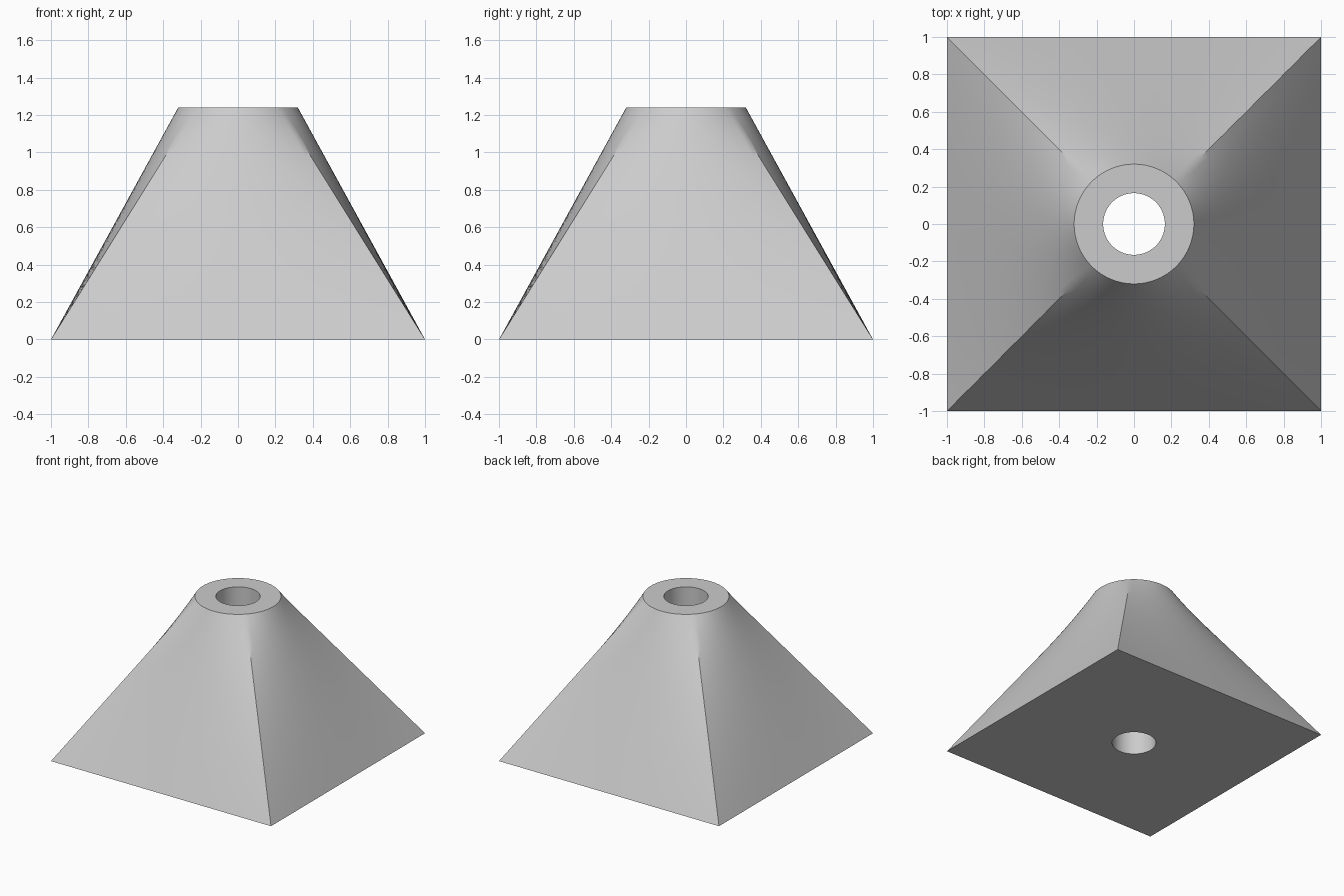
import bpy, bmesh, math
from mathutils import Vector

cube = bpy.data.objects.get("Cube")
if cube:
    bpy.data.objects.remove(cube, do_unlink=True)

HEIGHT, TOP_R, HOLE_R = 1.24, 0.32, 0.165
SIDE, LEVELS = 24, 24          # segments per square side, rows up the wall


def circle(radius, z):
    """Ring starting on a diagonal, so it lines up with the square's corners."""
    n = 4 * SIDE
    angles = [math.pi / 4 + math.tau * i / n for i in range(n)]
    return [Vector((radius * math.cos(a), radius * math.sin(a), z)) for a in angles]


def square(half):
    corners = [Vector((x * half, y * half, 0)) for x, y in ((1, 1), (-1, 1), (-1, -1), (1, -1))]
    return [corners[k].lerp(corners[(k + 1) % 4], i / SIDE)
            for k in range(4) for i in range(SIDE)]


# Loft: square base to round top, then down through the bore
base, top = square(1), circle(TOP_R, HEIGHT)
loops = [[a.lerp(b, j / LEVELS) for a, b in zip(base, top)] for j in range(LEVELS + 1)]
loops += [circle(HOLE_R, HEIGHT), circle(HOLE_R, 0)]

bm = bmesh.new()
rings = [[bm.verts.new(p) for p in loop] for loop in loops]
for r, ring in enumerate(rings):
    upper = rings[(r + 1) % len(rings)]
    for i in range(len(ring)):
        j = (i + 1) % len(ring)
        bm.faces.new((ring[i], ring[j], upper[j], upper[i]))
bmesh.ops.recalc_face_normals(bm, faces=bm.faces)

mesh = bpy.data.meshes.new("square_to_round_body")
bm.to_mesh(mesh)
bm.free()
body = bpy.data.objects.new("square_to_round_body", mesh)
bpy.context.collection.objects.link(body)

# Plain grey
grey = bpy.data.materials.new("light_grey")
grey.use_nodes = True
colour = (0.6, 0.6, 0.6, 1)
grey.diffuse_color = colour
grey.node_tree.nodes["Principled BSDF"].inputs["Base Color"].default_value = colour
mesh.materials.append(grey)

# Smooth walls, crisp rims and corner ridges
bpy.ops.object.select_all(action="DESELECT")
body.select_set(True)
bpy.context.view_layer.objects.active = body
bpy.ops.object.shade_smooth_by_angle(angle=math.radians(30))
